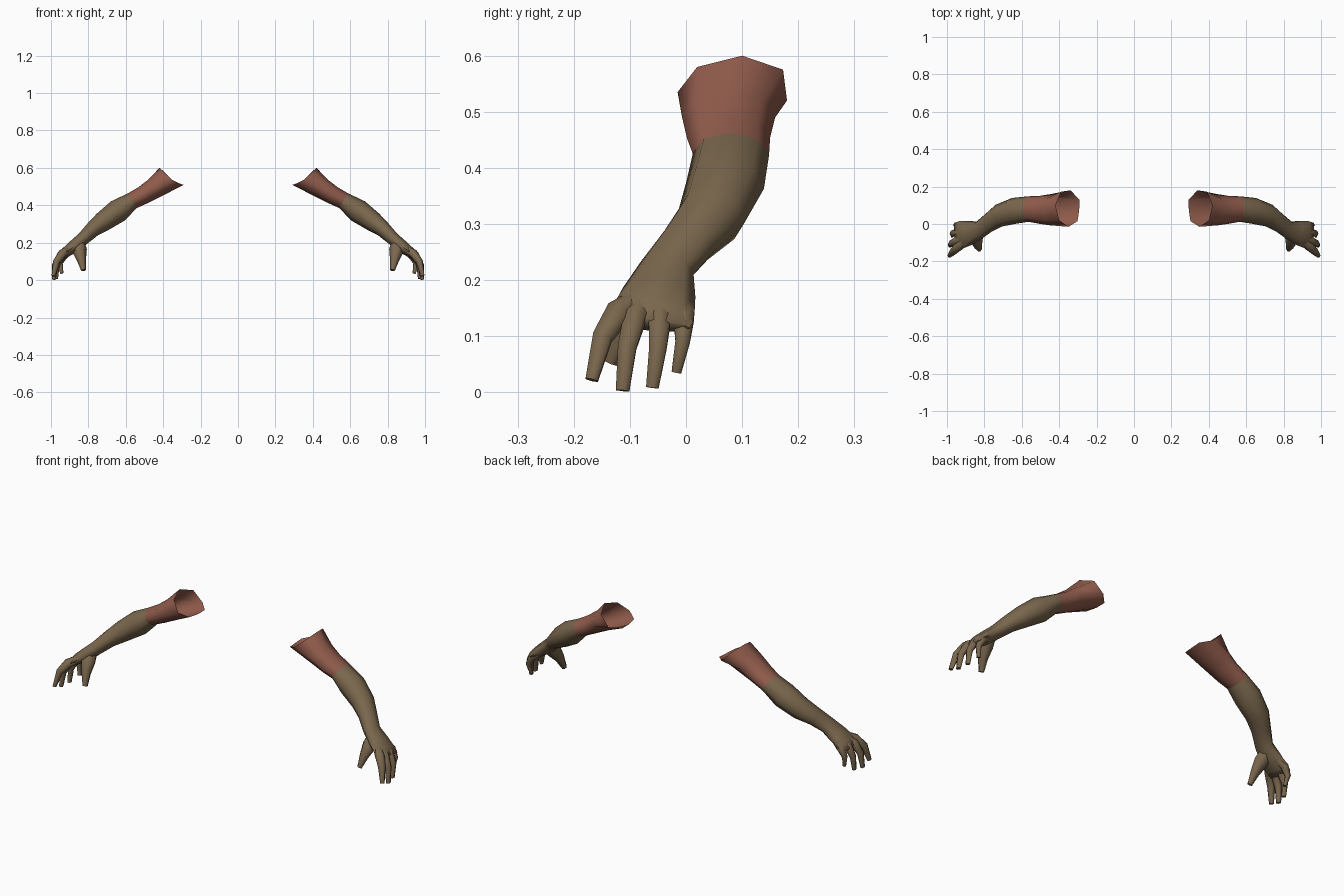
import bpy, bmesh, math
from mathutils import Vector

if "Cube" in bpy.data.objects:
    bpy.data.objects.remove(bpy.data.objects["Cube"])


def material(name, rgb):
    m = bpy.data.materials.new(name)
    m.diffuse_color = (*rgb, 1)
    m.use_nodes = True
    m.node_tree.nodes["Principled BSDF"].inputs["Base Color"].default_value = m.diffuse_color
    return m


RED = material("sleeve red", (0.285, 0.108, 0.073))
SKIN = material("olive skin", (0.195, 0.136, 0.075))


def make_rings(sections, sides, turn=0.0):
    """Elliptical rings along a path: (x, y, z, half thickness, half width)."""
    pts = [Vector(s[:3]) for s in sections]
    rings = []
    for i, s in enumerate(sections):
        tangent = (pts[min(i + 1, len(pts) - 1)] - pts[max(i - 1, 0)]).normalized()
        side = Vector((0, 1, 0))
        side = (side - tangent * side.dot(tangent)).normalized()
        up = side.cross(tangent)
        if up.x + up.z < 0:
            up = -up
        ring = []
        for k in range(sides):
            a = math.tau * k / sides + turn
            ring.append(pts[i] + side * math.cos(a) * s[4] + up * math.sin(a) * s[3])
        rings.append(ring)
    return rings


def loft(name, rings, mat, cap_start=False, cap_end=False):
    """Skin the rings and mirror the part to the other arm."""
    bm = bmesh.new()
    loops = [[bm.verts.new(p) for p in ring] for ring in rings]
    n = len(loops[0])
    for a, b in zip(loops, loops[1:]):
        for k in range(n):
            j = (k + 1) % n
            bm.faces.new((a[k], b[k], b[j], a[j]))
    if cap_start:
        bm.faces.new(loops[0])
    if cap_end:
        bm.faces.new(loops[-1][::-1])
    bmesh.ops.recalc_face_normals(bm, faces=bm.faces)
    # open tubes: make sure the faces look away from the tube's axis
    f = bm.faces[0]
    middle = sum((v.co for r in loops[:2] for v in r), Vector()) / (2 * n)
    f.normal_update()
    if f.normal.dot(f.calc_center_median() - middle) < 0:
        bmesh.ops.reverse_faces(bm, faces=bm.faces)
    mesh = bpy.data.meshes.new(name)
    bm.to_mesh(mesh)
    bm.free()
    mesh.materials.append(mat)
    ob = bpy.data.objects.new(name, mesh)
    bpy.context.collection.objects.link(ob)
    bpy.context.view_layer.objects.active = ob
    ob.select_set(True)
    bpy.ops.object.shade_smooth_by_angle(angle=math.radians(75))
    ob.select_set(False)
    mirror = ob.modifiers.new("other arm", 'MIRROR')
    mirror.use_axis[0] = True
    mirror.use_mirror_merge = False
    return ob


# Arm sections from upper arm to knuckles
arm = make_rings([
    (0.450, 0.076, 0.490, 0.056, 0.083),
    (0.510, 0.076, 0.453, 0.049, 0.074),
    (0.566, 0.080, 0.424, 0.046, 0.068),
    (0.642, 0.070, 0.370, 0.063, 0.070),
    (0.722, 0.045, 0.313, 0.054, 0.062),
    (0.778, 0.006, 0.270, 0.042, 0.052),
    (0.828, -0.033, 0.222, 0.035, 0.050),
    (0.880, -0.048, 0.178, 0.034, 0.066),
    (0.925, -0.058, 0.145, 0.027, 0.074),
    (0.950, -0.062, 0.120, 0.015, 0.070),
], 8)

# Slanted open end of the sleeve
shoulder = [Vector(p) for p in (
    (0.340, 0.180, 0.520), (0.390, 0.173, 0.575), (0.420, 0.100, 0.600),
    (0.400, 0.020, 0.580), (0.350, -0.015, 0.535), (0.302, 0.015, 0.512),
    (0.293, 0.075, 0.508), (0.291, 0.130, 0.510))]

loft("sleeve", [shoulder] + arm[:3], RED)
loft("forearm_and_palm", arm[2:], SKIN, cap_end=True)

# Fingers and thumb: base, knuckle, middle joint, tip
digits = {
    "index_finger": [(0.890, -0.078, 0.170, 0.018, 0.022), (0.938, -0.120, 0.142, 0.024, 0.025),
                     (0.970, -0.149, 0.098, 0.019, 0.020), (0.987, -0.168, 0.022, 0.010, 0.013)],
    "middle_finger": [(0.890, -0.066, 0.168, 0.018, 0.022), (0.947, -0.091, 0.135, 0.022, 0.023),
                      (0.977, -0.105, 0.080, 0.017, 0.019), (0.985, -0.113, 0.003, 0.010, 0.014)],
    "ring_finger": [(0.890, -0.042, 0.167, 0.018, 0.021), (0.942, -0.047, 0.133, 0.022, 0.023),
                    (0.970, -0.050, 0.080, 0.016, 0.018), (0.972, -0.060, 0.008, 0.010, 0.013)],
    "little_finger": [(0.880, -0.016, 0.168, 0.018, 0.018), (0.930, -0.004, 0.132, 0.021, 0.021),
                      (0.952, -0.006, 0.090, 0.015, 0.015), (0.942, -0.017, 0.036, 0.009, 0.010)],
    "thumb": [(0.850, -0.040, 0.205, 0.030, 0.034), (0.848, -0.077, 0.160, 0.040, 0.037),
              (0.837, -0.111, 0.110, 0.025, 0.025), (0.826, -0.135, 0.053, 0.013, 0.014)],
}
for digit, sections in digits.items():
    loft(digit, make_rings(sections, 6, math.pi / 6), SKIN, True, True)
